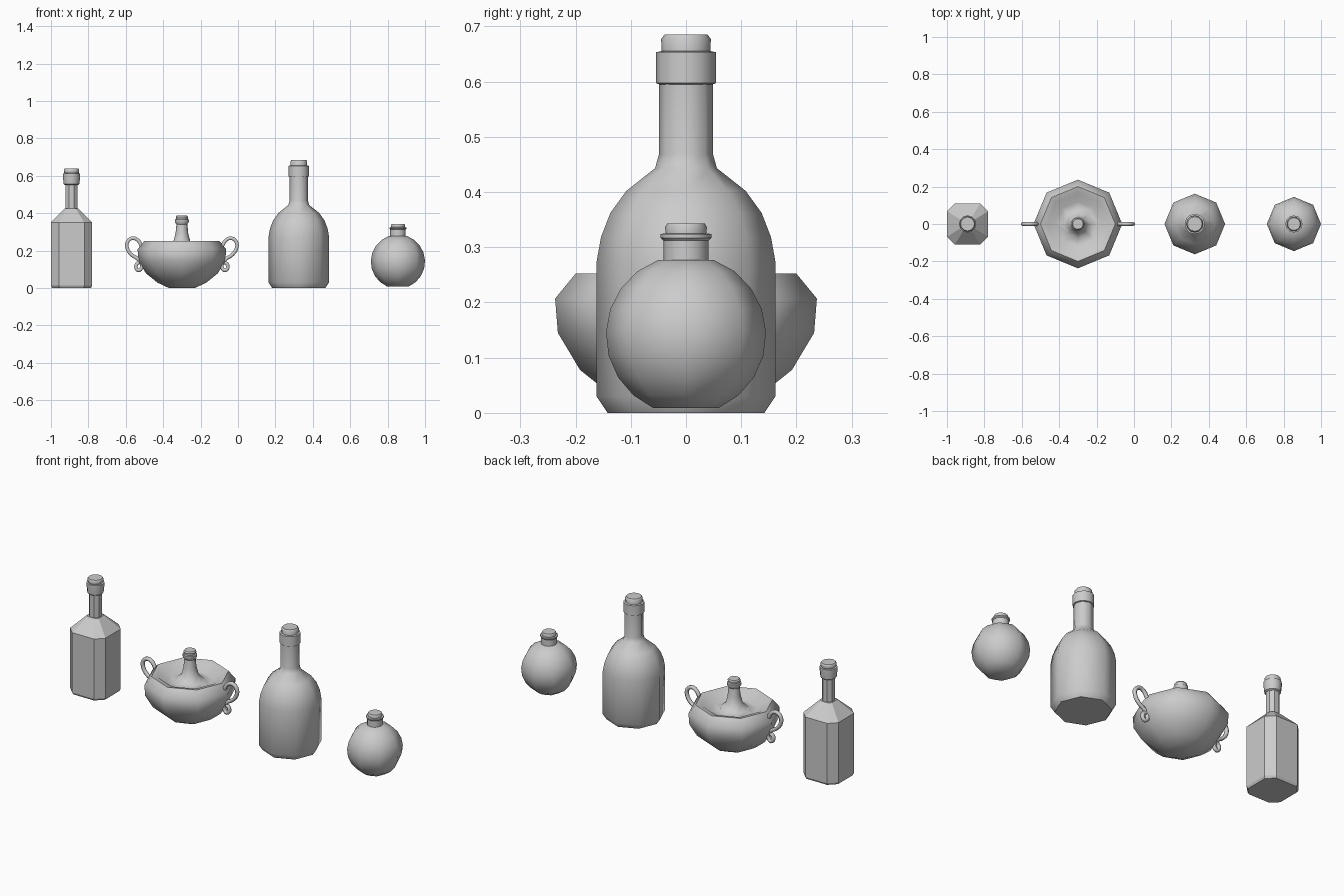
import bpy, bmesh
from math import cos, sin, pi, radians

cube = bpy.data.objects.get("Cube")
if cube:
    bpy.data.objects.remove(cube)

grey = bpy.data.materials.new("plain_grey")
grey.use_nodes = True
colour = (0.6, 0.6, 0.6, 1)
grey.diffuse_color = colour
grey.node_tree.nodes["Principled BSDF"].inputs["Base Color"].default_value = colour


def ring_points(sides, turn=0):
    step = 2 * pi / sides
    return [(cos(i * step + turn), sin(i * step + turn)) for i in range(sides)]


def loft(name, outline, profile, x, smooth_angle):
    """Stack scaled copies of a unit outline along (radius, height) pairs."""
    bm = bmesh.new()
    rings = [[bm.verts.new((r * u, r * v, z)) for u, v in outline] for r, z in profile]
    n = len(outline)
    for low, high in zip(rings, rings[1:]):
        for i in range(n):
            j = (i + 1) % n
            bm.faces.new((low[i], low[j], high[j], high[i]))
    bm.faces.new(rings[0][::-1])
    bm.faces.new(rings[-1])
    bmesh.ops.recalc_face_normals(bm, faces=bm.faces)
    for face in bm.faces:
        face.smooth = True
    mesh = bpy.data.meshes.new(name)
    bm.to_mesh(mesh)
    bm.free()
    mesh.set_sharp_from_angle(angle=radians(smooth_angle))
    mesh.materials.append(grey)
    obj = bpy.data.objects.new(name, mesh)
    obj.location.x = x
    bpy.context.collection.objects.link(obj)
    return obj


octagon = ring_points(8)
flat_octagon = ring_points(8, pi / 8)
disc = ring_points(12)
c = 0.62
chamfered_square = [(1, -c), (1, c), (c, 1), (-c, 1), (-1, c), (-1, -c), (-c, -1), (c, -1)]

# Square bottle with chamfered corners
x = -0.89
loft("square_bottle_body", chamfered_square,
     [(0.104, 0), (0.11, 0.012), (0.11, 0.35), (0.036, 0.425)], x, 25)
loft("square_bottle_neck", flat_octagon, [(0.035, 0.415), (0.035, 0.56)], x, 25)
loft("square_bottle_lip", disc,
     [(0.034, 0.55), (0.042, 0.556), (0.046, 0.595), (0.046, 0.612), (0.035, 0.614)], x, 40)
loft("square_bottle_cork", disc,
     [(0.034, 0.605), (0.041, 0.62), (0.041, 0.633), (0.037, 0.638)], x, 40)

# Wide bowl flask with a sunken top and a central spout
x = -0.3
loft("bowl_flask", octagon,
     [(0.07, 0), (0.13, 0.028), (0.192, 0.078), (0.232, 0.145), (0.237, 0.207),
      (0.2, 0.252), (0.165, 0.243), (0.12, 0.212), (0.075, 0.218), (0.045, 0.25),
      (0.034, 0.29), (0.029, 0.345)], x, 65)
loft("bowl_flask_lip", disc,
     [(0.029, 0.34), (0.037, 0.352), (0.037, 0.365), (0.031, 0.369)], x, 40)
loft("bowl_flask_cork", disc, [(0.031, 0.365), (0.033, 0.38), (0.028, 0.387)], x, 40)

# Scrolled handles: an ear loop on top, a small curl below
scroll = [(0.215, 0.222), (0.236, 0.256), (0.265, 0.266), (0.29, 0.248), (0.293, 0.215),
          (0.27, 0.178), (0.235, 0.155), (0.216, 0.13), (0.216, 0.106), (0.232, 0.094),
          (0.245, 0.108), (0.24, 0.13), (0.228, 0.136)]
for side, name in ((1, "left_handle"), (-1, "right_handle")):
    curve = bpy.data.curves.new(name, "CURVE")
    curve.dimensions = "3D"
    curve.bevel_depth = 0.011
    curve.bevel_resolution = 1
    curve.resolution_u = 3
    curve.use_fill_caps = True
    spline = curve.splines.new("BEZIER")
    spline.bezier_points.add(len(scroll) - 1)
    for point, (r, z) in zip(spline.bezier_points, scroll):
        point.co = (side * r, 0, z)
        point.handle_left_type = point.handle_right_type = "AUTO"
    curve.materials.append(grey)
    handle = bpy.data.objects.new(name, curve)
    handle.location.x = x
    bpy.context.collection.objects.link(handle)

# Tall round-shouldered bottle
x = 0.325
loft("tall_bottle", octagon,
     [(0.142, 0), (0.162, 0.03), (0.162, 0.273), (0.154, 0.318), (0.137, 0.362),
      (0.108, 0.402), (0.056, 0.443), (0.049, 0.468), (0.049, 0.6)], x, 50)
loft("tall_bottle_lip", disc,
     [(0.049, 0.595), (0.054, 0.597), (0.054, 0.653), (0.045, 0.655)], x, 40)
loft("tall_bottle_cork", disc, [(0.044, 0.65), (0.045, 0.677), (0.039, 0.685)], x, 40)

# Small ball flask
x = 0.855
angles = [radians(a) for a in range(-66, 71, 17)]
ball = [(0.145 * cos(a), 0.141 + 0.145 * sin(a)) for a in angles]
loft("ball_flask", octagon, ball, x, 50)
loft("ball_flask_neck", disc,
     [(0.041, 0.255), (0.041, 0.312), (0.046, 0.317), (0.046, 0.324), (0.037, 0.325)], x, 40)
loft("ball_flask_cork", disc, [(0.036, 0.32), (0.038, 0.336), (0.034, 0.343)], x, 40)
